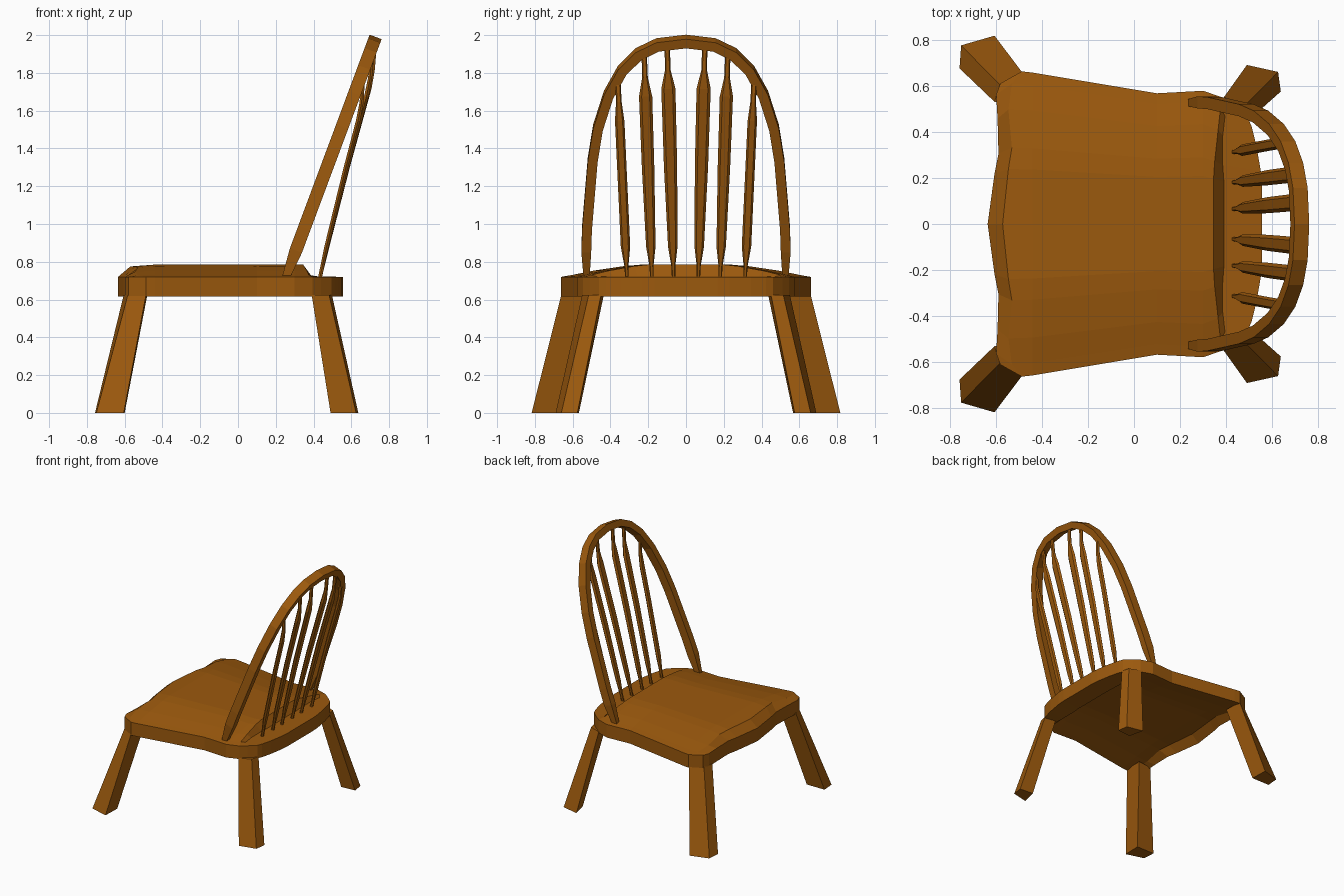
import bpy, bmesh, math
from mathutils import Vector

if "Cube" in bpy.data.objects:
    bpy.data.objects.remove(bpy.data.objects["Cube"])

wood = bpy.data.materials.new("brown_wood")
wood.diffuse_color = (0.33, 0.10, 0.004, 1)
wood.use_nodes = True
wood.node_tree.nodes["Principled BSDF"].inputs["Base Color"].default_value = wood.diffuse_color


def finish(name, bm):
    bmesh.ops.recalc_face_normals(bm, faces=bm.faces[:])
    me = bpy.data.meshes.new(name)
    bm.to_mesh(me)
    bm.free()
    me.materials.append(wood)
    ob = bpy.data.objects.new(name, me)
    bpy.context.collection.objects.link(ob)
    return ob


def loft(name, rings):
    """Skin a list of equal-length rings and cap both ends."""
    bm = bmesh.new()
    vs = [[bm.verts.new(p) for p in r] for r in rings]
    n = len(vs[0])
    for a, b in zip(vs, vs[1:]):
        for i in range(n):
            j = (i + 1) % n
            bm.faces.new((a[i], a[j], b[j], b[i]))
    bm.faces.new(vs[0][::-1])
    bm.faces.new(vs[-1])
    return finish(name, bm)


# Seat: domed sheet as a grid of rows from front to back, extruded down
frac = [0, .36, .5, .75, .92, 1]          # share of half width
dome = [1, 1, .88, .5, .15, 0]            # dome height per column
rows = [  # x per column, half width, dome factor
    ([-.635, -.605, -.588, -.592, -.598, -.58], .61, 0),
    ([-.57, -.545, -.53, -.545, -.53, -.487], .662, .85),
    ([-.44] * 6, .657, 1),
    ([.10] * 6, .567, 1),
    ([.30] * 6, .578, 1),
    ([.345, .345, .35, .365, .375, .395], .545, 1),
    ([.39, .39, .385, .385, .395, .44], .51, .05),
    ([.555, .555, .55, .53, .51, .495], .46, 0),
]
bm = bmesh.new()
cols = [(i, -1) for i in range(5, 0, -1)] + [(i, 1) for i in range(6)]
grid = [[bm.verts.new((xs[i], s * w * frac[i], .72 + .065 * h * dome[i]))
         for i, s in cols] for xs, w, h in rows]
for a, b in zip(grid, grid[1:]):
    for j in range(len(cols) - 1):
        bm.faces.new((a[j], b[j], b[j + 1], a[j + 1]))
ext = bmesh.ops.extrude_face_region(bm, geom=bm.faces[:], use_keep_orig=True)
for v in ext["geom"]:
    if isinstance(v, bmesh.types.BMVert):
        v.co.z -= .105
finish("seat", bm)

# Splayed legs: foot outline and top outline
legs = {
    "front_leg": ([(-.757, .675), (-.75, .775), (-.605, .817), (-.60, .675)],
                  [(-.605, .53), (-.583, .605), (-.487, .66), (-.48, .51)]),
    "back_leg": ([(.49, .69), (.625, .66), (.637, .575), (.52, .567)],
                 [(.39, .55), (.482, .515), (.497, .45), (.405, .435)]),
}
for name, (foot, top) in legs.items():
    for s, side in ((1, "left"), (-1, "right")):
        loft(f"{name}_{side}", [[(x, s * y, 0) for x, y in foot],
                                [(x, s * y, .625) for x, y in top]])

# Back bow: rectangular section swept round an arch in a tilted plane
tilt = .373


def bow_x(z):
    return .277 + tilt * (z - .78)


half = [(.526, .70), (.528, .86), (.524, .98), (.494, 1.34), (.466, 1.51), (.41, 1.685),
        (.337, 1.815), (.25, 1.9), (.15, 1.948)]
arch = half + [(0, 1.966)] + [(-y, z) for y, z in reversed(half)]
path = [Vector((bow_x(z), y, z)) for y, z in arch]
normal = Vector((1, 0, -tilt)).normalized()
rings = []
for i, p in enumerate(path):
    t = (path[min(i + 1, len(path) - 1)] - path[max(i - 1, 0)]).normalized()
    side = t.cross(normal).normalized()
    k = .55 if i in (0, len(path) - 1) else 1
    rings.append([p + k * (side * a * .026 + normal * b * .034)
                  for a, b in ((1, 1), (1, -1), (-1, -1), (-1, 1))])
loft("back_bow", rings)

# Spindles: flattened six-sided rods, slim at both ends, curving up into the bow
spindles = [  # bottom y, top y, top z, widest width
    (.065, .10, 1.955, .075),
    (.18, .222, 1.915, .07),
    (.312, .362, 1.785, .05),
]
for k, (y0, y1, z1, wide) in enumerate(spindles):
    profile = [(.70, .018), (.78, .022), (.88, .05), (1.3, .8 * wide + .01),
               (z1 - .24, wide), (z1 - .14, .03), (z1, .028)]
    for s, side in ((1, "left"), (-1, "right")):
        rings = []
        for z, w in profile:
            t = (z - .70) / (z1 - .70)
            x = .43 + (bow_x(z1) + .01 - .43) * t + .025 * t ** 4 * (1 - t) / .082
            y = s * (y0 + (y1 - y0) * t)
            d = .010 + .05 * (w - .018)
            rings.append([(x + d * b, y + w / 2 * a, z) for a, b in
                          ((1, 0), (.6, 1), (-.6, 1), (-1, 0), (-.6, -1), (.6, -1))])
        loft(f"spindle_{k + 1}_{side}", rings)
